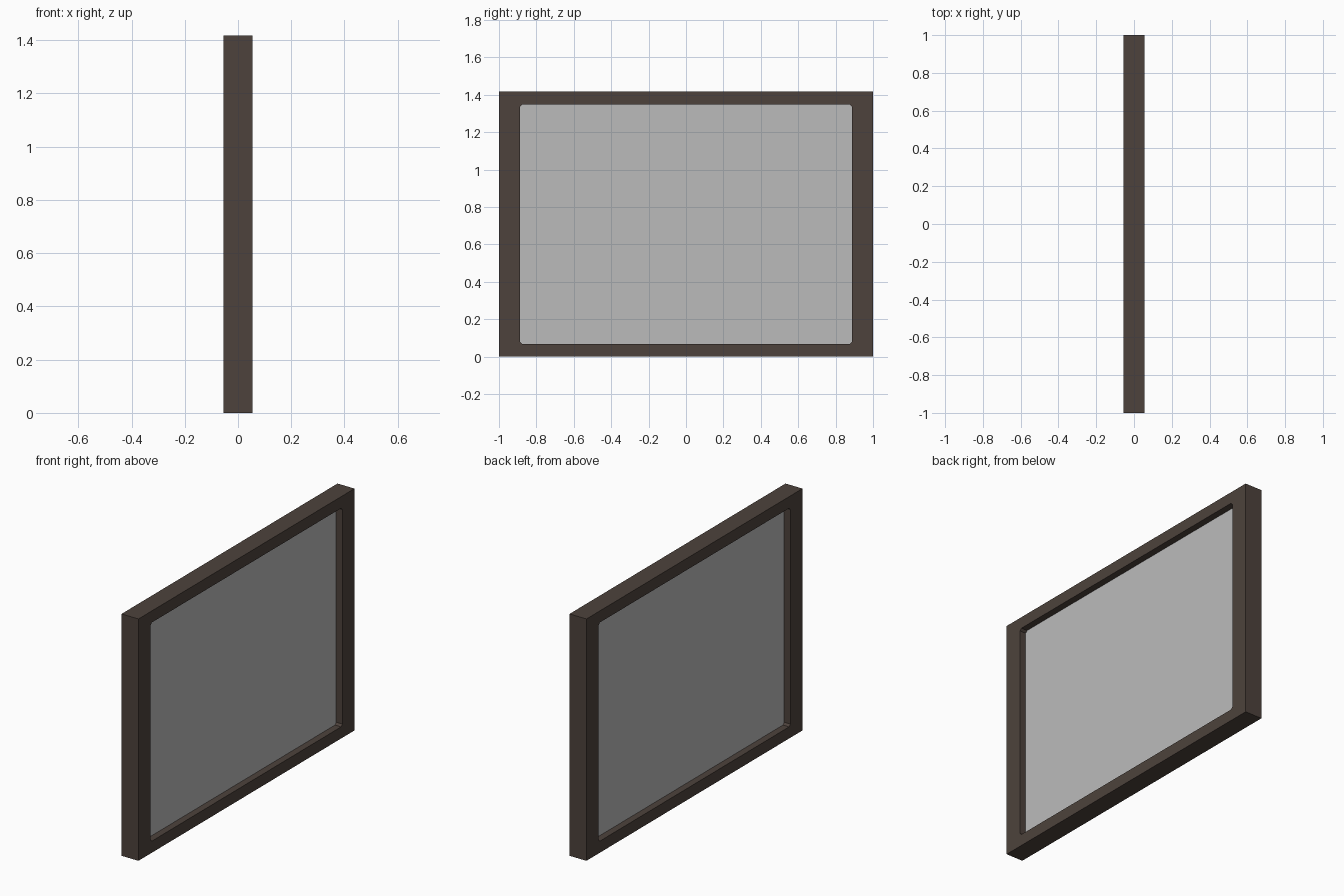
import bpy, bmesh

if "Cube" in bpy.data.objects:
    bpy.data.objects.remove(bpy.data.objects["Cube"])

W, H, T = 2.0, 1.417, 0.11          # frame width (y), height (z), depth (x)
SIDE, RAIL, CH = 0.112, 0.068, 0.012  # stile width, rail height, inner corner chamfer


def material(name, rgb):
    m = bpy.data.materials.new(name)
    m.diffuse_color = (*rgb, 1)
    m.use_nodes = True
    m.node_tree.nodes["Principled BSDF"].inputs["Base Color"].default_value = m.diffuse_color
    return m


def finish(bm, name, mat):
    bmesh.ops.recalc_face_normals(bm, faces=bm.faces)
    me = bpy.data.meshes.new(name)
    bm.to_mesh(me)
    bm.free()
    me.materials.append(mat)
    ob = bpy.data.objects.new(name, me)
    bpy.context.collection.objects.link(ob)


def mirrored(points):
    # first-quadrant points, repeated around the four corners
    p = list(points)
    r = p[::-1]
    return (p + [(-y, z) for y, z in r] + [(-y, -z) for y, z in p] + [(y, -z) for y, z in r])


wood = material("dark brown wood", (0.075, 0.055, 0.045))
pane = material("light grey pane", (0.5, 0.5, 0.5))

# Frame: outer rectangle and chamfered opening, bridged on both sides
oy, oz = W / 2, H / 2
iy, iz = oy - SIDE, oz - RAIL
outer = mirrored([(oy, oz), (oy, oz)])
inner = mirrored([(iy, iz - CH), (iy - CH, iz)])
bm = bmesh.new()
rings = [[bm.verts.new((x, y, z + oz)) for y, z in loop]
         for loop, x in ((outer, -T / 2), (outer, T / 2), (inner, T / 2), (inner, -T / 2))]
for k in range(4):
    a, b = rings[k], rings[(k + 1) % 4]
    for i in range(8):
        j = (i + 1) % 8
        bm.faces.new((a[i], a[j], b[j], b[i]))
bmesh.ops.remove_doubles(bm, verts=bm.verts, dist=1e-5)
finish(bm, "window_frame", wood)

# Pane: thin slab filling the opening
bm = bmesh.new()
bmesh.ops.create_cube(bm, size=1)
for v in bm.verts:
    v.co = (v.co.x * 0.03, v.co.y * 2 * iy, v.co.z * 2 * iz + oz)
finish(bm, "window_pane", pane)
